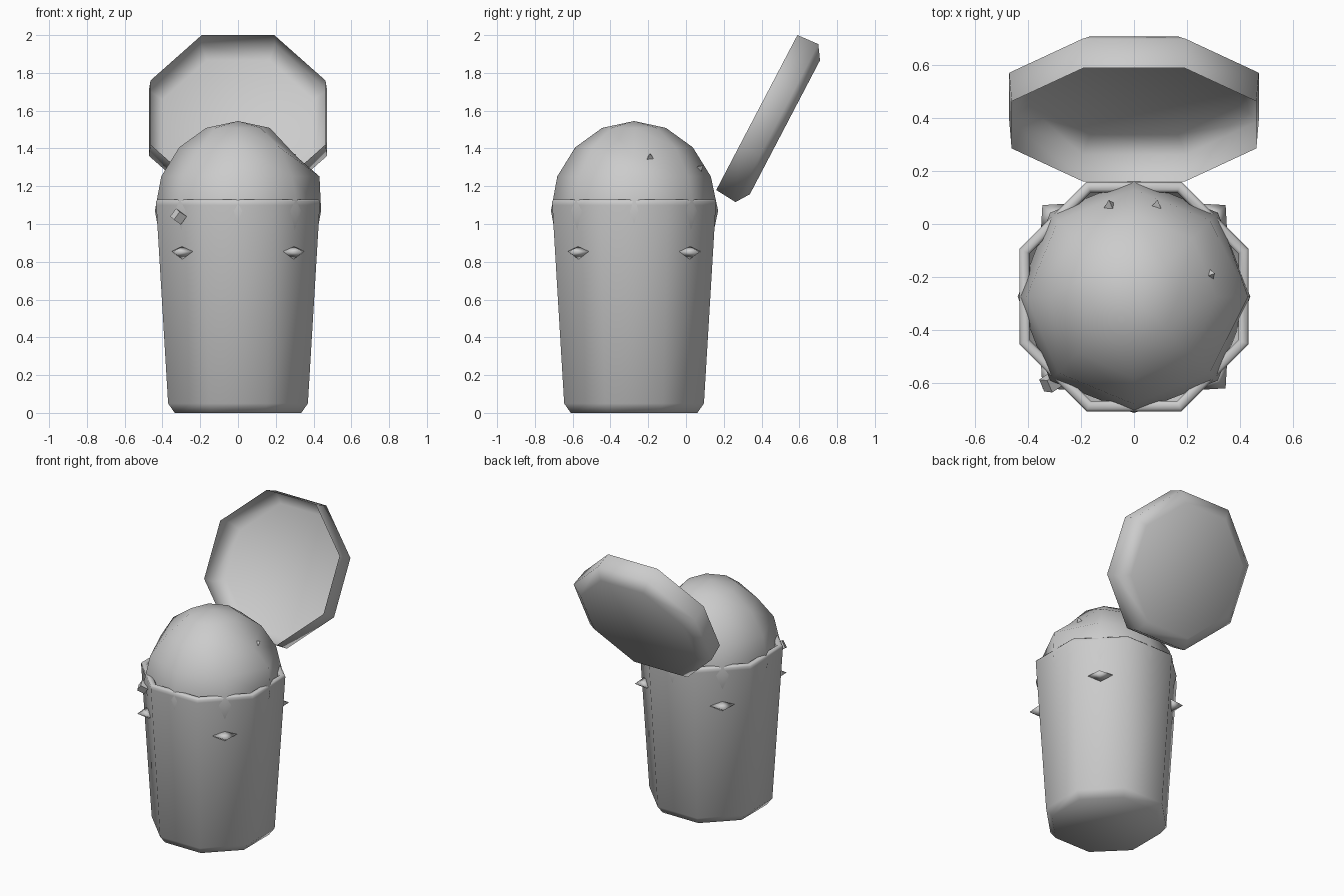
import bpy
import bmesh
import math
from mathutils import Matrix, Vector

if "Cube" in bpy.data.objects:
    bpy.data.objects.remove(bpy.data.objects["Cube"])

TUB_Y = -0.275
SIDES = 8

grey = bpy.data.materials.new("plain_grey")
grey.use_nodes = True
GREY = (0.6, 0.6, 0.6, 1)
grey.diffuse_color = GREY
grey.node_tree.nodes["Principled BSDF"].inputs["Base Color"].default_value = GREY


def finish(name, bm, smooth=True, matrix=None, recalc=True):
    """Turn a bmesh into a named, coloured object."""
    if recalc:
        bmesh.ops.recalc_face_normals(bm, faces=bm.faces)
    if matrix:
        bm.transform(matrix)
    for f in bm.faces:
        f.smooth = smooth
    mesh = bpy.data.meshes.new(name)
    bm.to_mesh(mesh)
    bm.free()
    mesh.materials.append(grey)
    obj = bpy.data.objects.new(name, mesh)
    bpy.context.collection.objects.link(obj)
    return obj


def octagon_shell(profile, cap_start=True, cap_end=True):
    """Loft eight-sided rings from (distance to flat, height) pairs."""
    bm = bmesh.new()
    rings = []
    for flat, z in profile:
        r = flat / math.cos(math.pi / SIDES)
        angles = [(k + 0.5) * math.tau / SIDES for k in range(SIDES)]
        rings.append([bm.verts.new((r * math.cos(a), r * math.sin(a), z)) for a in angles])
    for low, high in zip(rings, rings[1:]):
        for k in range(SIDES):
            n = (k + 1) % SIDES
            bm.faces.new((low[k], low[n], high[n], high[k]))
    if cap_start:
        bm.faces.new(rings[0][::-1])
    if cap_end:
        bm.faces.new(rings[-1])
    return bm


# Tub with chamfered foot, thick rim and hollow inside
tub = octagon_shell([(0.335, 0), (0.37, 0.05), (0.433, 1.1), (0.434, 1.12), (0.425, 1.13),
                     (0.405, 1.13), (0.395, 1.12), (0.34, 0.06)])
finish("tub", tub, matrix=Matrix.Translation((0, TUB_Y, 0)))

# Open lid, a thin shell leaning back behind the tub
lid = octagon_shell([(0.463, 0), (0.472, 0.12), (0.4, 0.168)], cap_start=False)
across = Vector((1, 0, 0))
outward = Vector((0, 0.886, -0.464))
up = outward.cross(across)
tilt = Matrix((across, up, outward)).transposed().to_4x4()
finish("lid", lid, matrix=Matrix.Translation((0, 0.375, 1.59)) @ tilt)

# Scoop: faceted ball with a few uneven points, bulging through the tub wall
scoop = bmesh.new()
bmesh.ops.create_uvsphere(scoop, u_segments=8, v_segments=8, radius=1)
for v in scoop.verts:
    x, y, z = v.co
    waist = abs(z) < 0.1
    diagonal = abs(abs(x) - abs(y)) < 0.05
    v.co = (x * 0.44, y * 0.44, z * 0.475)
    if waist:
        swell = 1.02 if diagonal else 1.0
        v.co.x *= swell
        v.co.y *= swell
    if x > 0.6 and abs(y) < 0.1 and 0.5 < z < 0.8:
        v.co.z -= 0.05
    if x > 0.85 and abs(y) < 0.1 and 0.2 < z < 0.5:
        v.co.x += 0.025
    if x < -0.4 and y < -0.4 and 0.5 < z < 0.8:
        v.co *= 0.96
    if y > 0.9 and waist:
        v.co.y += 0.005
finish("scoop", scoop, matrix=Matrix.Translation((0, TUB_Y, 1.07)))


# Four flat pointed tabs on the diagonal walls
for k, side in enumerate(("back_left", "back_right", "front_right", "front_left")):
    tab = bmesh.new()
    tip = tab.verts.new((0.49, 0, 0.852))
    root = [tab.verts.new(p) for p in
            ((0.41, -0.09, 0.855), (0.41, 0, 0.81), (0.41, 0.09, 0.855), (0.41, 0, 0.885))]
    for i in range(4):
        tab.faces.new((tip, root[i], root[(i + 1) % 4]))
    tab.faces.new(root)
    turn = Matrix.Rotation(math.pi / 4 + k * math.pi / 2, 4, "Z")
    finish(side + "_tab", tab, matrix=Matrix.Translation((0, TUB_Y, 0)) @ turn)


# Small three-sided chips pressed into the scoop
def chip(name, location, size, spin):
    bm = bmesh.new()
    bmesh.ops.create_cone(bm, cap_ends=True, segments=3, radius1=size, radius2=0, depth=size * 1.3)
    facing = Vector(location) - Vector((0, TUB_Y, 1.07))
    turn = facing.to_track_quat("Z", "Y").to_matrix().to_4x4()
    finish(name, bm, False, Matrix.Translation(location) @ turn @ Matrix.Rotation(spin, 4, "Z"))


chip("front_chip", (0.065, -0.485, 1.425), 0.042, 0.5)
chip("back_right_chip", (-0.09, 0.07, 1.3), 0.04, 0.3)
chip("back_left_chip", (0.085, 0.075, 1.3), 0.032, 1.2)
chip("side_chip", (0.295, -0.19, 1.36), 0.025, 0.1)

# Little cube stuck to the front of the rim
crumb = bmesh.new()
bmesh.ops.create_cube(crumb, size=0.052)
place = Matrix.Translation((-0.315, -0.6, 1.04))
turn = Matrix.Rotation(0.6, 4, "Z") @ Matrix.Rotation(0.5, 4, "Y") @ Matrix.Rotation(0.4, 4, "X")
finish("crumb", crumb, False, place @ turn)
